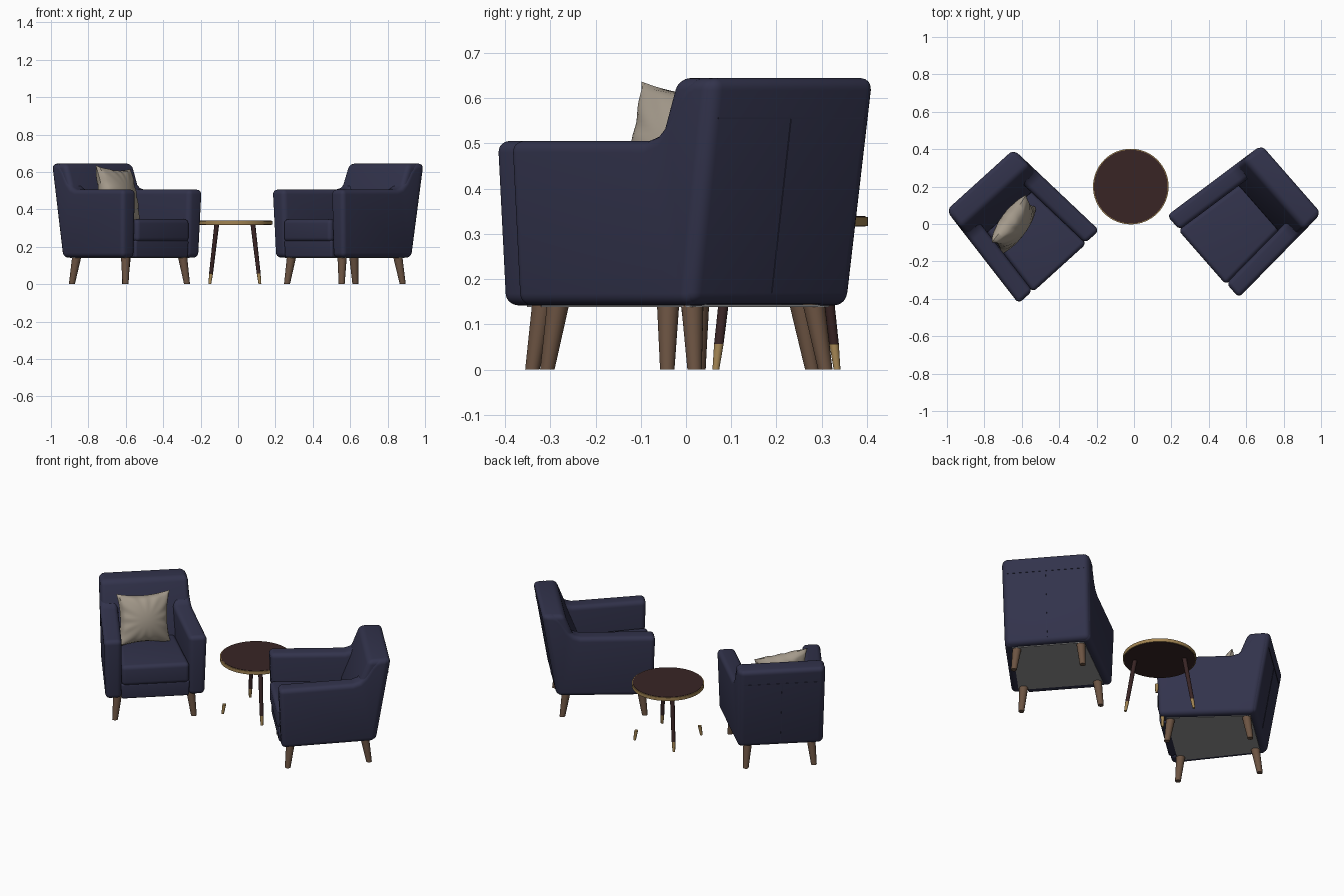
import bpy, bmesh, math
from mathutils import Matrix, Vector

cube = bpy.data.objects.get("Cube")
if cube:
    bpy.data.objects.remove(cube, do_unlink=True)


def material(name, r, g, b):
    m = bpy.data.materials.new(name)
    m.use_nodes = True
    m.diffuse_color = (r, g, b, 1)
    m.node_tree.nodes["Principled BSDF"].inputs["Base Color"].default_value = (r, g, b, 1)
    return m


NAVY = material("navy fabric", 0.032, 0.033, 0.072)
WOOD = material("brown wood", 0.15, 0.088, 0.055)
LINEN = material("beige linen", 0.38, 0.33, 0.265)
DARK = material("dark walnut", 0.04, 0.018, 0.018)
BRASS = material("brass", 0.36, 0.23, 0.085)
LINING = material("grey lining", 0.3, 0.3, 0.3)


def finish(name, bm, mats, matrix=Matrix()):
    bmesh.ops.recalc_face_normals(bm, faces=bm.faces)
    mesh = bpy.data.meshes.new(name)
    bm.to_mesh(mesh)
    bm.free()
    ob = bpy.data.objects.new(name, mesh)
    bpy.context.collection.objects.link(ob)
    for m in mats:
        mesh.materials.append(m)
    ob.matrix_world = matrix
    bpy.ops.object.select_all(action='DESELECT')
    ob.select_set(True)
    bpy.context.view_layer.objects.active = ob
    bpy.ops.object.shade_smooth_by_angle(angle=math.radians(40))
    return ob


def outer(y, z):
    """Half width of the chair: narrower to the back and to the floor."""
    return 0.267 - 0.078 * y - 0.03 * max(0, 0.5 - z)


def prism(name, profile, x_low, x_high, bevel, mat, matrix):
    """Extrude a (y, z) profile between two x rules and round its hard edges."""
    bm = bmesh.new()
    sides = [[bm.verts.new((f(y, z), y, z)) for y, z in profile] for f in (x_low, x_high)]
    for side in sides:
        bm.faces.new(side)
    n = len(profile)
    for i in range(n):
        j = (i + 1) % n
        bm.faces.new((sides[0][i], sides[0][j], sides[1][j], sides[1][i]))
    bmesh.ops.recalc_face_normals(bm, faces=bm.faces)
    if bevel:
        hard = [e for e in bm.edges if e.calc_face_angle(0) > math.radians(42)]
        bmesh.ops.bevel(bm, geom=hard, offset=bevel, segments=5, profile=0.5,
                        affect='EDGES', clamp_overlap=False)
    return finish(name, bm, [mat], matrix)


def rod(name, a, b, r1, r2, mat, matrix=Matrix(), sides=20):
    a, b = Vector(a), Vector(b)
    bm = bmesh.new()
    bmesh.ops.create_cone(bm, cap_ends=True, segments=sides, radius1=r1, radius2=r2,
                          depth=b.z - a.z)
    for v in bm.verts:       # shear so that both ends stay level
        t = v.co.z / (b.z - a.z) + 0.5
        v.co.z = 0
        v.co += a.lerp(b, t)
    return finish(name, bm, [mat], matrix)


ARM = [(-0.308, 0.142), (-0.322, 0.506), (0.095, 0.506), (0.13, 0.517), (0.16, 0.545),
       (0.195, 0.604), (0.222, 0.634), (0.25, 0.644), (0.304, 0.644), (0.222, 0.142)]
BACK = [(0.06, 0.16), (0.075, 0.36), (0.185, 0.645), (0.312, 0.645), (0.228, 0.142)]
CUSHION = [(-0.327, 0.226), (-0.327, 0.348), (0.1, 0.34), (0.1, 0.226)]
RAIL = [(-0.314, 0.142), (-0.318, 0.236), (0.1, 0.236), (0.1, 0.142)]
PANEL = [(-0.27, 0.139), (-0.27, 0.144), (0.195, 0.144), (0.195, 0.139)]


def rear(z):
    return 0.228 + 0.084 * (z - 0.142) / 0.503


def armchair(side, x, y, angle):
    m = Matrix.Translation((x, y, 0)) @ Matrix.Rotation(math.radians(angle), 4, 'Z')
    # Upholstered shell
    for s, label in ((1, "left"), (-1, "right")):
        prism(f"{side}_chair_{label}_arm", ARM, lambda y, z: s * outer(y, z),
              lambda y, z: s * (outer(y, 0.5) - 0.102), 0.026, NAVY, m)
    prism(f"{side}_chair_back", BACK, lambda y, z: -outer(y, z) + 0.003,
          lambda y, z: outer(y, z) - 0.003, 0.028, NAVY, m)
    prism(f"{side}_chair_seat_cushion", CUSHION, lambda y, z: 0.1 - outer(y, 0.5),
          lambda y, z: outer(y, 0.5) - 0.1, 0.024, NAVY, m)
    prism(f"{side}_chair_seat_rail", RAIL, lambda y, z: 0.09 - outer(y, z),
          lambda y, z: outer(y, z) - 0.09, 0.012, NAVY, m)
    prism(f"{side}_chair_underside", PANEL, lambda y, z: 0.04 - outer(y, z),
          lambda y, z: outer(y, z) - 0.04, 0, LINING, m)
    # Raised seams on the rear face
    for label, low, high, w in (("upright", 0.17, 0.555, 0.0015), ("cross", 0.554, 0.557, 0.215)):
        strip = [(rear(low) - 0.002, low), (rear(low) + 0.002, low),
                 (rear(high) + 0.002, high), (rear(high) - 0.002, high)]
        prism(f"{side}_chair_{label}_seam", strip, lambda y, z: -w, lambda y, z: w, 0, NAVY, m)
    # Splayed tapered legs
    for s, label in ((1, "left"), (-1, "right")):
        rod(f"{side}_chair_front_{label}_leg", (s * 0.222, -0.268, 0), (s * 0.205, -0.25, 0.15),
            0.016, 0.025, WOOD, m)
        rod(f"{side}_chair_back_{label}_leg", (s * 0.192, 0.192, 0), (s * 0.178, 0.168, 0.15),
            0.016, 0.025, WOOD, m)


armchair("left", 0.61, 0.037, -48.8)
armchair("right", -0.617, 0.008, 42.2)

# Scatter pillow: two puffed grids welded along the rim, with pulled corners
bm = bmesh.new()
for s in (1, -1):
    made = bmesh.ops.create_grid(bm, x_segments=28, y_segments=28, size=1)["verts"]
    for v in made:
        u, w = v.co.x, v.co.y
        puff = max(0, (1 - u * u) * (1 - w * w))
        crease = 0.006 * math.sin(13 * math.atan2(w, u)) * max(abs(u), abs(w)) ** 3
        height = 0.07 * puff ** 0.45 + crease * puff ** 0.3
        v.co = (0.158 * u * (1 - 0.13 * (1 - w * w)),
                0.15 * w * (1 - 0.13 * (1 - u * u)), s * height)
bmesh.ops.remove_doubles(bm, verts=bm.verts, dist=0.0005)
turn = (Matrix.Rotation(math.radians(55), 4, 'Z') @ Matrix.Rotation(math.radians(75), 4, 'X')
        @ Matrix.Rotation(math.radians(-4), 4, 'Z'))
finish("scatter_pillow", bm, [LINEN], Matrix.Translation((-0.643, -0.002, 0.482)) @ turn)

# Round side table: brass disc with dark inlays above and below
table = Matrix.Translation((-0.017, 0.2, 0))
rod("table_rim", (0, 0, 0.318), (0, 0, 0.338), 0.202, 0.202, BRASS, table, 64)
rod("table_top_inlay", (0, 0, 0.336), (0, 0, 0.34), 0.197, 0.197, DARK, table, 64)
rod("table_bottom_inlay", (0, 0, 0.316), (0, 0, 0.32), 0.197, 0.197, DARK, table, 64)

# Four brass feet, with shafts on one diagonal pair
for sx in (1, -1):
    for sy in (1, -1):
        label = ("back" if sy > 0 else "front") + ("_left" if sx > 0 else "_right")
        foot, top = Vector((sx * 0.134, sy * 0.134, 0)), Vector((sx * 0.097, sy * 0.097, 0.318))
        joint = foot.lerp(top, 0.18)
        rod(f"table_{label}_foot", foot, joint, 0.0075, 0.0105, BRASS, table)
        if sx != sy:
            rod(f"table_{label}_shaft", joint, top, 0.0105, 0.013, DARK, table)
